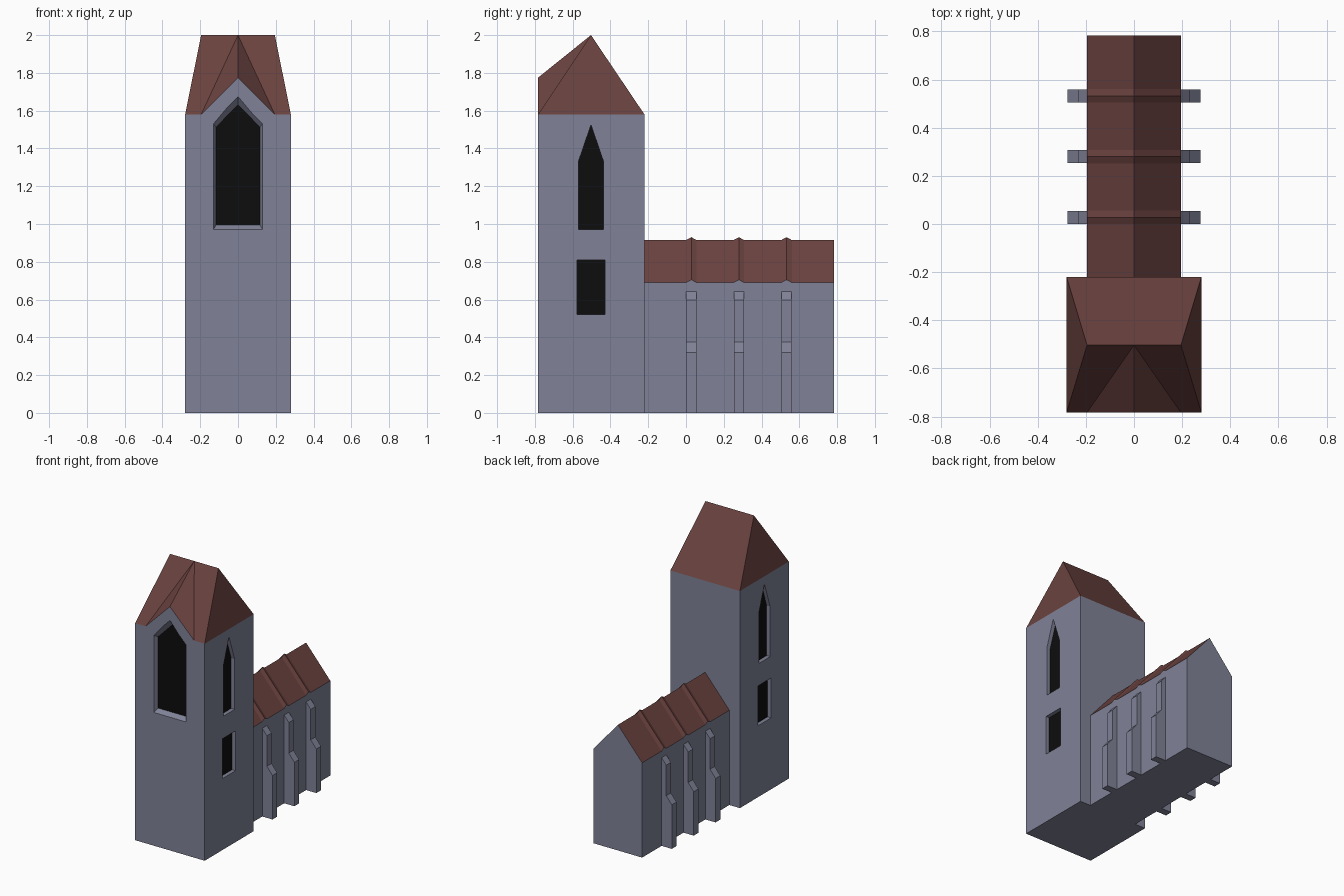
import bpy, bmesh
from mathutils import Vector

if "Cube" in bpy.data.objects:
    bpy.data.objects.remove(bpy.data.objects["Cube"])


def material(name, rgb):
    m = bpy.data.materials.new(name)
    m.diffuse_color = (*rgb, 1)
    m.use_nodes = True
    m.node_tree.nodes["Principled BSDF"].inputs["Base Color"].default_value = m.diffuse_color
    return m


STONE = material("grey stone", (0.215, 0.225, 0.31))
ROOF = material("red brown roof", (0.145, 0.055, 0.05))
DARK = material("dark opening", (0.004, 0.004, 0.004))


def make(name, verts, faces, mats, roofed=False):
    """Build a mesh object; roofed meshes get roof colour on upward faces."""
    me = bpy.data.meshes.new(name)
    me.from_pydata(verts, [], faces)
    bm = bmesh.new()
    bm.from_mesh(me)
    bmesh.ops.recalc_face_normals(bm, faces=bm.faces)
    bm.normal_update()
    if roofed:
        for f in bm.faces:
            f.material_index = 1 if f.normal.z > 0.05 else 0
    bm.to_mesh(me)
    bm.free()
    for m in mats:
        me.materials.append(m)
    ob = bpy.data.objects.new(name, me)
    bpy.context.collection.objects.link(ob)
    return ob


def loft(name, rings, mats, roofed=False):
    """Closed skin through equal-length rings of points."""
    n = len(rings[0])
    verts = [p for r in rings for p in r]
    faces = [tuple(range(n)), tuple(range(len(verts) - n, len(verts)))]
    for k in range(len(rings) - 1):
        for i in range(n):
            j = (i + 1) % n
            faces.append((k * n + i, k * n + j, k * n + n + j, k * n + n + i))
    return make(name, verts, faces, mats, roofed)


# Tower with hipped roof and a small front gable
W, Y0, Y1, YR, EAVE, G = 0.28, -0.783, -0.22, -0.503, 1.58, 0.195
tower_verts = [
    (-W, Y0, 0), (W, Y0, 0), (W, Y1, 0), (-W, Y1, 0),
    (-W, Y0, EAVE), (W, Y0, EAVE), (W, Y1, EAVE), (-W, Y1, EAVE),
    (-G, Y0, EAVE), (0, Y0, 1.775), (G, Y0, EAVE),
    (-G, YR, 2), (0, YR, 2), (G, YR, 2)]
tower_faces = [
    (0, 1, 2, 3), (0, 1, 5, 10, 9, 8, 4), (1, 2, 6, 5), (2, 3, 7, 6), (3, 0, 4, 7),
    (4, 8, 12, 11), (8, 9, 12), (9, 10, 12), (10, 5, 13, 12),
    (5, 6, 13), (7, 4, 11), (6, 7, 11, 12, 13)]
tower = make("tower", tower_verts, tower_faces, [STONE, ROOF], True)


# Window recesses, each with a dark pane at the back
def pointed(half, low, spring, apex):
    return [(-half, low), (half, low), (half, spring), (0, apex), (-half, spring)]


DEPTH = 0.03


def window(name, outer, inner, place):
    """place(u, z, d) maps outline and depth into the wall to a 3D point."""
    flare = [(2 * a - c, 2 * b - d) for (a, b), (c, d) in zip(outer, inner)]
    rings = [[place(u, z, d) for u, z in line]
             for line, d in ((flare, -DEPTH), (inner, DEPTH))]
    cutter = loft(name + "_cutter", rings, [STONE])
    cutter.hide_render = True
    mod = tower.modifiers.new(name, 'BOOLEAN')
    mod.operation, mod.solver, mod.object = 'DIFFERENCE', 'EXACT', cutter
    bpy.context.view_layer.objects.active = tower
    bpy.ops.object.modifier_apply(modifier=name)
    bpy.data.objects.remove(cutter)
    loft(name + "_pane", [[place(u, z, d) for u, z in inner]
                          for d in (DEPTH - 0.002, DEPTH + 0.004)], [DARK])


window("belfry_window", pointed(0.13, 0.97, 1.53, 1.675),
       pointed(0.116, 0.995, 1.513, 1.632), lambda u, z, d: (u, Y0 + d, z))
lancet = pointed(0.065, 0.97, 1.335, 1.525)
square = [(-0.075, 0.52), (0.075, 0.52), (0.075, 0.81), (-0.075, 0.81)]
for s, side in ((1, "right"), (-1, "left")):
    def on_side(u, z, d, s=s):
        return (s * (W - d), YR + u, z)
    window(side + "_lancet", lancet, lancet, on_side)
    window(side + "_lower_window", square, square, on_side)

# Nave, with raised roof ribs above each buttress
BAYS = (0.028, 0.28, 0.532)
stations = [(Y1, 0)]
for y in BAYS:
    stations += [(y - 0.028, 0), (y, 0.015), (y + 0.028, 0)]
stations.append((0.783, 0))
N = 0.195
loft("nave", [[(-N, y, 0), (N, y, 0), (N, y, 0.69 + h), (0, y, 0.915 + h), (-N, y, 0.69 + h)]
              for y, h in stations], [STONE, ROOF], True)

# Stepped buttresses on both sides
step = [(0.19, 0), (0.277, 0), (0.277, 0.32), (0.232, 0.375),
        (0.232, 0.597), (N, 0.642), (0.19, 0.642)]
for s, side in ((1, "right"), (-1, "left")):
    for k, y in enumerate(BAYS):
        loft(f"{side}_buttress_{k + 1}",
             [[(s * x, y + e, z) for x, z in step] for e in (-0.027, 0.027)], [STONE])
